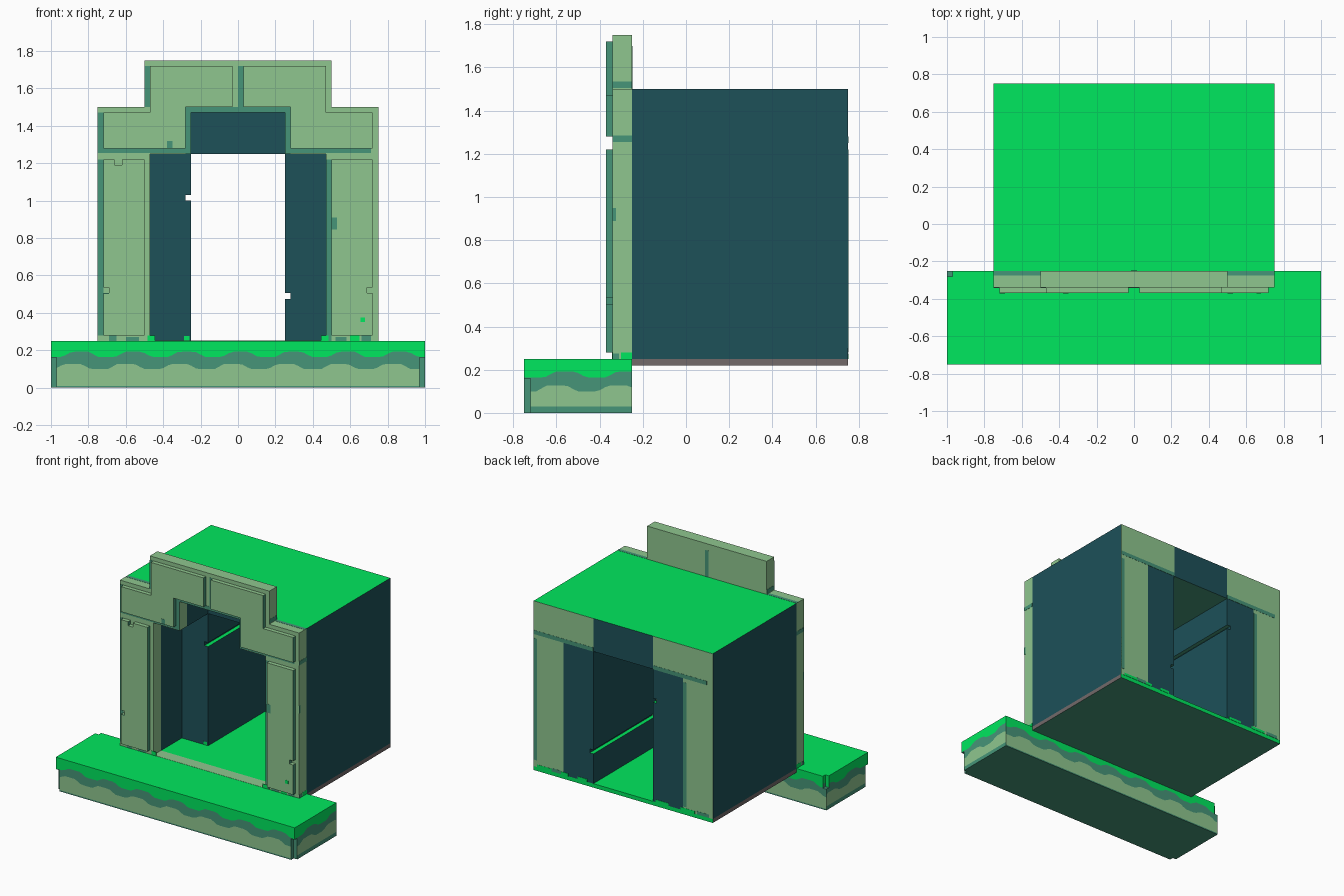
import bpy, bmesh, math
from mathutils import Vector

if "Cube" in bpy.data.objects:
    bpy.data.objects.remove(bpy.data.objects["Cube"])


def lin(c):
    c /= 255
    return c / 12.92 if c <= 0.04045 else ((c + 0.055) / 1.055) ** 2.4


LIGHT, TEAL, DARK, GRASS, GREY = range(5)
MATS = []
for label, rgb in (("pale_stone", (143, 198, 143)), ("teal_stone", (70, 149, 120)),
                   ("dark_interior", (29, 81, 89)), ("grass_green", (0, 233, 95)),
                   ("grey_edge", (114, 106, 106))):
    m = bpy.data.materials.new(label)
    m.diffuse_color = (*[lin(c) for c in rgb], 1)
    m.use_nodes = True
    m.node_tree.nodes["Principled BSDF"].inputs["Base Color"].default_value = m.diffuse_color
    MATS.append(m)


def finish(name, bm):
    me = bpy.data.meshes.new(name)
    bm.to_mesh(me)
    bm.free()
    for m in MATS:
        me.materials.append(m)
    ob = bpy.data.objects.new(name, me)
    bpy.context.collection.objects.link(ob)
    return ob


def mirror(half):
    return half + [(-x, z) for x, z in reversed(half)]


def prism(name, outline, y0, y1, rule, caps=True):
    """Extrude an x-z outline from y0 to y1, colouring faces by a rule."""
    bm = bmesh.new()
    a = [bm.verts.new((x, y0, z)) for x, z in outline]
    b = [bm.verts.new((x, y1, z)) for x, z in outline]
    n = len(a)
    for i in range(n):
        j = (i + 1) % n
        bm.faces.new((a[i], a[j], b[j], b[i]))
    ends = [bm.faces.new(a[::-1]), bm.faces.new(b)]
    bmesh.ops.recalc_face_normals(bm, faces=bm.faces[:])
    bm.normal_update()
    for f in bm.faces:
        f.material_index = rule(f.normal, f.calc_center_median())
    if not caps:
        bmesh.ops.delete(bm, geom=ends, context='FACES_ONLY')
    return finish(name, bm)


def boxes(name, mat, items):
    """Several boxes (x0, x1, y0, y1, z0, z1) of one colour in one object."""
    bm = bmesh.new()
    for x0, x1, y0, y1, z0, z1 in items:
        vs = bmesh.ops.create_cube(bm, size=1)["verts"]
        for v in vs:
            v.co = Vector(((x0 + x1) / 2 + v.co.x * (x1 - x0),
                           (y0 + y1) / 2 + v.co.y * (y1 - y0),
                           (z0 + z1) / 2 + v.co.z * (z1 - z0)))
    for f in bm.faces:
        f.material_index = mat
    return finish(name, bm)


# Grassy base: wavy colour layers run round the two stacked footprints
def wave(s, mid, amp, phase):
    return mid + amp * max(-1, min(1, 1.9 * math.sin(2 * math.pi * (s + phase) / 0.285)))


bm = bmesh.new()
upper = [(-1, -.75), (1, -.75), (1, -.25), (-.97, -.25), (-.97, -.28), (-1, -.28)]
lower = [(-1, -.72), (-.97, -.72), (-.97, -.75), (.97, -.75), (.97, -.72), (1, -.72),
         (1, -.25), (-1, -.25)]


def cap(pts, z, mat, up):
    f = bm.faces.new([bm.verts.new((x, y, z)) for x, y in (pts if up else pts[::-1])])
    f.material_index = mat


def skirt(pts, levels, mats):
    for i, p in enumerate(pts):
        p, q = Vector(p), Vector(pts[(i + 1) % len(pts)])
        n = max(1, round((q - p).length / 0.025))
        front = abs(p.y - q.y) < 1e-5
        for k in range(n):
            ends = [p.lerp(q, k / n), p.lerp(q, (k + 1) / n)]
            zs = [levels(e.x if front else e.y, front) for e in ends]
            for r, mat in enumerate(mats):
                a, b = ends
                f = bm.faces.new([bm.verts.new(c) for c in (
                    (a.x, a.y, zs[0][r]), (b.x, b.y, zs[1][r]),
                    (b.x, b.y, zs[1][r + 1]), (a.x, a.y, zs[0][r + 1]))])
                corner = (q - p).length < 0.05
                f.material_index = TEAL if corner and mat == LIGHT else mat


skirt(upper, lambda s, f: (.16, wave(s, .178, .014, .06), .25), (TEAL, GRASS))
skirt(lower, lambda s, f: (0, .01 if f else .03, wave(s, .113, .014, .1), .16),
      (TEAL, LIGHT, TEAL))
cap(upper, .25, GRASS, True)
cap(upper, .16, TEAL, False)
cap(lower, .16, TEAL, True)
cap(lower, 0, TEAL, False)
bmesh.ops.remove_doubles(bm, verts=bm.verts[:], dist=1e-5)
finish("grassy_base", bm)

# Tunnel floor slab
prism("tunnel_floor", [(-.75, .22), (.75, .22), (.75, .25), (-.75, .25)], -.25, .75,
      lambda n, c: GRASS if n.z > .5 or abs(n.y) > .5 else TEAL if n.z < -.5 else GREY)


# Tunnel body: wide front recess, then a narrow passage with one slit in each wall
def tunnel_rule(n, c):
    if n.z > .5:
        return GRASS
    return TEAL if n.z < -.5 and c.y > 0.1 else DARK


opening = [(-.47, .25), (-.47, 1.25), (-.25, 1.25), (-.25, 1.47)]
prism("tunnel_recess", [(-.75, 1.5), (-.75, .25)] + mirror(opening) + [(.75, .25), (.75, 1.5)],
      -.25, 0, tunnel_rule, caps=False)
prism("tunnel_passage",
      [(-.75, 1.5), (-.75, .25), (-.25, .25), (-.25, 1.0), (-.28, 1.0), (-.28, 1.03),
       (-.25, 1.03), (-.25, 1.25), (.25, 1.25), (.25, .505), (.28, .505), (.28, .475),
       (.25, .475), (.25, .25), (.75, .25), (.75, 1.5)], 0, .75, tunnel_rule)

# Stepped arch wall in front of the tunnel
prism("arch_wall", mirror([(-.5, 1.75), (-.5, 1.5), (-.75, 1.5), (-.75, .25)] + opening),
      -.34, -.25, lambda n, c: LIGHT)


# Raised stone plates with chipped edges
def plate_rule(n, c):
    return TEAL if abs(n.x) > .5 else LIGHT


lintel = [(-.72, 1.28), (-.28, 1.28), (-.28, 1.5), (-.03, 1.5), (-.03, 1.72),
          (-.47, 1.72), (-.47, 1.47), (-.72, 1.47)]
prism("left_lintel_plate", lintel, -.37, -.34, plate_rule)
prism("right_lintel_plate", [(-x, z) for x, z in lintel], -.37, -.34, plate_rule)
prism("left_pillar_plate",
      [(-.72, .28), (-.5, .28), (-.5, 1.22), (-.62, 1.22), (-.62, 1.19), (-.66, 1.19),
       (-.66, 1.22), (-.72, 1.22), (-.72, .535), (-.69, .535), (-.69, .505), (-.72, .505)],
      -.37, -.34, plate_rule)
prism("right_pillar_plate",
      [(.5, .28), (.72, .28), (.72, .505), (.69, .505), (.69, .535), (.72, .535),
       (.72, 1.22), (.5, 1.22)], -.37, -.34, plate_rule)

# Painted shadow joints on the front of the wall
T = .0012
front = [(-.75, -.72, .28, 1.22), (.47, .5, .25, 1.22), (-.75, -.28, 1.255, 1.28),
         (.28, .71, 1.255, 1.28), (-.75, -.72, 1.28, 1.47), (-.5, -.47, 1.5, 1.72),
         (0, .03, 1.5, 1.72), (-.28, -.25, 1.25, 1.5), (.25, .28, 1.25, 1.5),
         (-.25, .25, 1.47, 1.5), (-.69, -.65, .25, .28), (-.6, -.53, .25, .27),
         (.52, .58, .25, .27), (.66, .71, .25, .28)]
boxes("front_joints", TEAL, [(a, b, -.34 - T, -.34, c, d) for a, b, c, d in front])
boxes("plate_marks", TEAL, [(-.38, -.35, -.37 - T, -.37, 1.282, 1.318),
                            (.5, .53, -.37 - T, -.37, .845, .91),
                            (-.72, -.69, -.37 - T, -.37, .5, .505)])
boxes("plate_moss", GRASS, [(.655, .68, -.37 - T, -.37, .35, .375)])

# Joints on the sides, top ledges and back of the wall
side = []
for s in (-1, 1):
    def at(x, *rest):
        return (min(s * x, s * (x + T)), max(s * x, s * (x + T)), *rest)
    side += [at(.75, -.34, -.25, 1.255, 1.285), at(.5, -.34, -.25, 1.505, 1.535),
             at(.75, -.34, -.325, .89, .95), at(.75, -.34, -.31, .25, .275)]
    side.append((min(s * .5, s * .75), max(s * .5, s * .75), -.275, -.25, 1.5, 1.5 + T))
side.append((-.015, .015, -.25, -.25 + T, 1.5, 1.7))
boxes("side_and_back_joints", TEAL, side)

# Grass tufts at the pillar feet and pale sill across the doorway
tufts = []
for s in (-1, 1):
    tufts += [(s * .465 - .02, s * .465 + .02, -.34 - 2 * T, -.34, .25, .28),
              (s * .75 - T, s * .75 + T, -.3, -.25, .25, .28)]
tufts += [(.6, .65, -.34 - 2 * T, -.34, .25, .28), (-.29, -.26, -T, 0, .25, .275)]
boxes("grass_tufts", GRASS, tufts)
boxes("door_sill", LIGHT, [(-.47, .47, -.34, -.25, .25, .25 + T)])

# Painted pale panels, joints and grass on the back of the tunnel
Y = .75
panels = []
for s in (-1, 1):
    panels += [(s * .625 - .125, s * .625 + .125, Y, Y + T, .25, 1.25),
               (s * .5 - .25, s * .5 + .25, Y, Y + T, 1.25, 1.5)]
boxes("back_panels", LIGHT, panels)
boxes("back_joints", TEAL, [(a, b, Y, Y + 2 * T, c, d) for a, b, c, d in (
    (.72, .75, .3, 1.22), (.25, .75, 1.25, 1.28), (-.53, -.5, .28, 1.22),
    (-.7, -.25, 1.25, 1.28), (.52, .6, .25, .275), (-.72, -.62, .25, .275))])
boxes("back_grass", GRASS, [(a, b, Y, Y + 2 * T, .25, .27) for a, b in (
    (.6, .72), (.46, .52), (.3, .38), (-.38, -.27), (-.6, -.48))])
